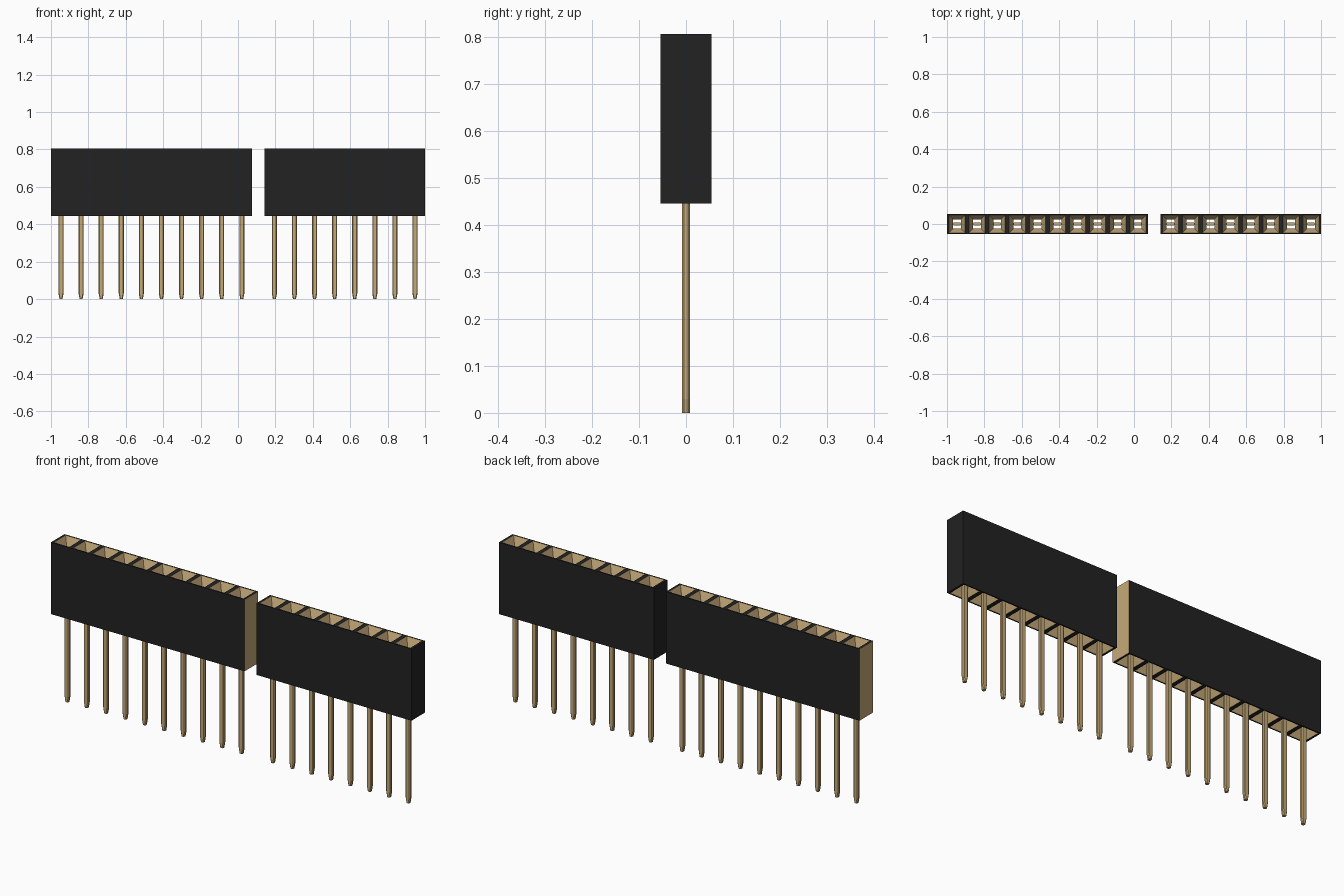
import bpy, bmesh

cube = bpy.data.objects.get("Cube")
if cube:
    bpy.data.objects.remove(cube, do_unlink=True)


def material(name, rgb):
    m = bpy.data.materials.new(name)
    m.use_nodes = True
    m.diffuse_color = (*rgb, 1)
    bsdf = m.node_tree.nodes["Principled BSDF"]
    bsdf.inputs["Base Color"].default_value = (*rgb, 1)
    bsdf.inputs["Roughness"].default_value = 0.6
    return m


BLACK = material("black plastic", (0.016, 0.016, 0.016))
GOLD = material("gold metal", (0.56, 0.40, 0.19))

PITCH = 0.1074
HALF = PITCH / 2
Z0, Z1 = 0.445, 0.805          # bottom and top of the housings


def finish(name, bm, mats):
    mesh = bpy.data.meshes.new(name)
    bmesh.ops.remove_doubles(bm, verts=bm.verts[:], dist=1e-5)
    bmesh.ops.recalc_face_normals(bm, faces=bm.faces[:])
    bm.to_mesh(mesh)
    bm.free()
    for m in mats:
        mesh.materials.append(m)
    ob = bpy.data.objects.new(name, mesh)
    bpy.context.collection.objects.link(ob)
    return ob


def bridge(bm, a, b, mat, skip=()):
    n = len(a)
    for i in range(n):
        if i not in skip:
            f = bm.faces.new((a[i], a[(i + 1) % n], b[(i + 1) % n], b[i]))
            f.material_index = mat


def housing(name, x0, count, end_mat):
    # Each cell is a closed loop of rectangles: rim, funnel, shaft, pocket, outer wall
    loop = [(HALF, HALF, Z1), (0.043, 0.047, Z1), (0.021, 0.025, Z1 - 0.05),
            (0.021, 0.025, Z0 + 0.05), (0.043, 0.047, Z0), (HALF, HALF, Z0)]
    mats = [0, 1, 1, 1, 0, 0]
    bm = bmesh.new()
    for c in range(count):
        cx = x0 + PITCH * (c + 0.5)
        rings = [[bm.verts.new((cx + sx * hx, sy * hy, z))
                  for sx, sy in ((-1, -1), (1, -1), (1, 1), (-1, 1))]
                 for hx, hy, z in loop]
        for k in range(6):
            skip = []
            if k == 5:         # no walls between neighbouring cells
                skip = [s for s, inner in ((1, c < count - 1), (3, c > 0)) if inner]
            mat = 1 if k == 3 else mats[k]
            bridge(bm, rings[k], rings[(k + 1) % 6], mat, skip)
    # Pocket walls are gold, and the end walls take the given colour
    for f in bm.faces:
        zs = [v.co.z for v in f.verts]
        if min(zs) < Z0 + 0.001 and 0.04 < max(zs) - min(zs) < 0.06:
            f.material_index = 1
        xs = [v.co.x for v in f.verts]
        if max(xs) - min(xs) < 1e-4 and max(zs) - min(zs) > 0.3:
            if min(xs) < x0 + 0.001 or max(xs) > x0 + PITCH * count - 0.001:
                f.material_index = end_mat
    return finish(name, bm, [BLACK, GOLD])


def section(bm, cx, hx, hy, z, cut=0.004):
    pts = [(-hx + cut, -hy), (hx - cut, -hy), (hx, -hy + cut), (hx, hy - cut),
           (hx - cut, hy), (-hx + cut, hy), (-hx, hy - cut), (-hx, -hy + cut)]
    return [bm.verts.new((cx + x, y, z)) for x, y in pts]


def pins(name, x0, count):
    # Chamfered pin with a tapered tip, widening to a flat contact in the shaft
    profile = [(0.008, 0.0), (0.0135, 0.03), (0.0135, Z0 + 0.05),
               (0.021, Z0 + 0.06), (0.021, Z1 - 0.08)]
    bm = bmesh.new()
    for c in range(count):
        cx = x0 + PITCH * (c + 0.5)
        rings = [section(bm, cx, hx, 0.0085, z) for hx, z in profile]
        for a, b in zip(rings, rings[1:]):
            bridge(bm, a, b, 0)
        bm.faces.new(rings[0][::-1])
        bm.faces.new(rings[-1])
    return finish(name, bm, [GOLD])


# Ten-way and eight-way sockets in a row
for label, x0, count, end_mat in (("long", -1.0, 10, 1),
                                  ("short", 1.0 - 8 * PITCH, 8, 0)):
    housing(label + "_socket_housing", x0, count, end_mat)
    pins(label + "_socket_pins", x0, count)
